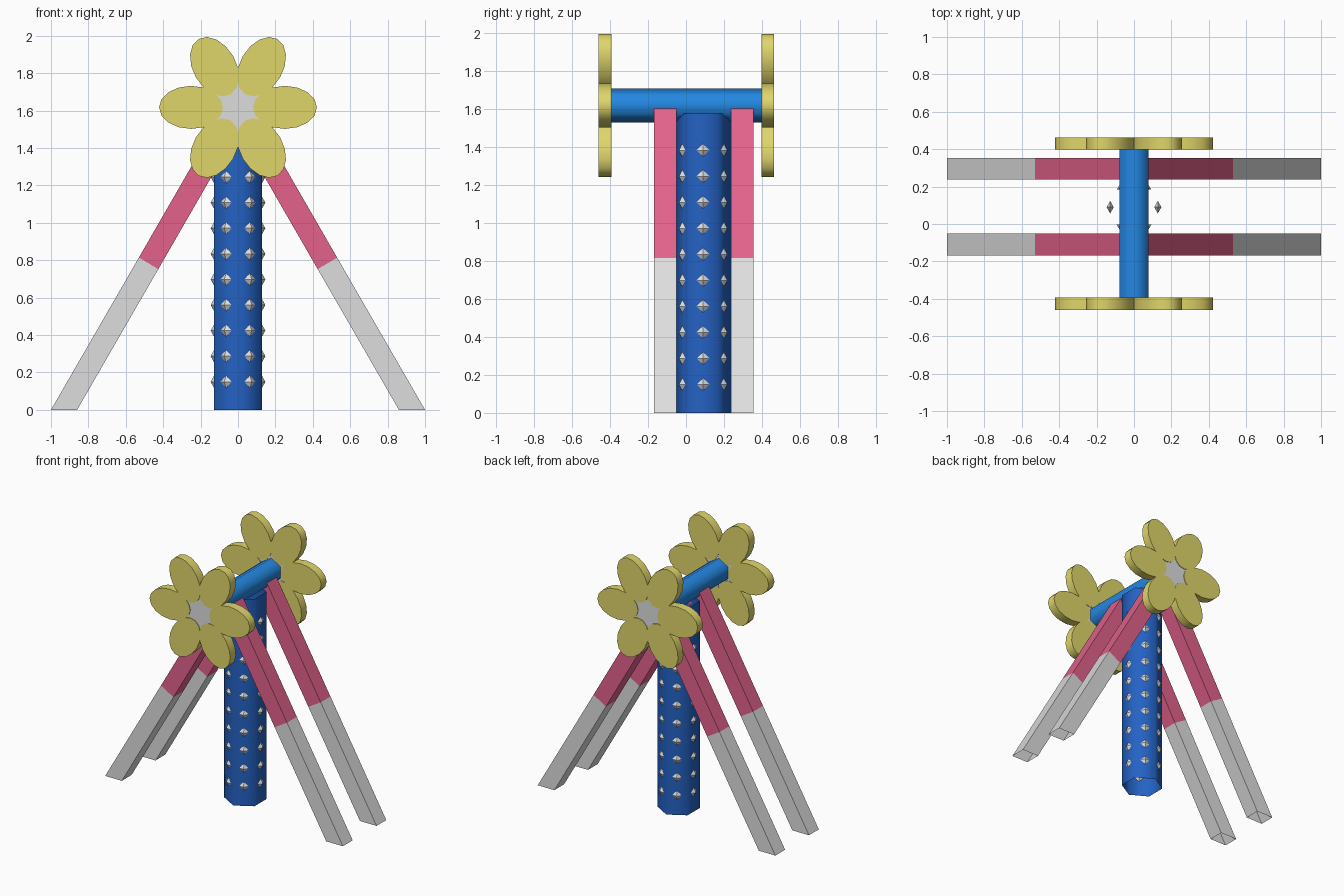
import bpy
import math
from mathutils import Vector

if "Cube" in bpy.data.objects:
    bpy.data.objects.remove(bpy.data.objects["Cube"])


def material(name, rgb):
    def lin(c):
        c /= 255
        return c / 12.92 if c <= 0.04045 else ((c + 0.055) / 1.055) ** 2.4
    m = bpy.data.materials.new(name)
    m.diffuse_color = (*[lin(c) for c in rgb], 1)
    m.use_nodes = True
    m.node_tree.nodes["Principled BSDF"].inputs["Base Color"].default_value = m.diffuse_color
    return m


GREY = material("light_grey", (222, 222, 222))
PINK = material("pink", (227, 98, 140))
YELLOW = material("yellow", (224, 214, 107))
SKY = material("bright_blue", (36, 135, 225))
BLUE = material("deep_blue", (36, 98, 196))


def make_object(name, verts, faces, mat, smooth=False):
    me = bpy.data.meshes.new(name)
    me.from_pydata([tuple(v) for v in verts], [], faces)
    me.materials.append(mat)
    for p in me.polygons:
        p.use_smooth = smooth
    ob = bpy.data.objects.new(name, me)
    bpy.context.collection.objects.link(ob)
    return ob


def prism(profile, lo, hi, axis, caps=True, skip=()):
    """Sweep a counter-clockwise 2D profile along z, or along y for (x, z) profiles."""
    n = len(profile)
    if axis == 'z':
        verts = [(u, v, h) for h in (lo, hi) for u, v in profile]
    else:
        verts = [(u, h, v) for h in (hi, lo) for u, v in profile]
    faces = [(i, (i + 1) % n, n + (i + 1) % n, n + i) for i in range(n) if i not in skip]
    if caps:
        faces += [tuple(reversed(range(n))), tuple(range(n, 2 * n))]
    return verts, faces


def ring(n, r, cx=0, cy=0, start=0.0):
    return [(cx + r * math.cos(start + math.tau * i / n),
             cy + r * math.sin(start + math.tau * i / n)) for i in range(n)]


def join(parts):
    verts, faces = [], []
    for v, f in parts:
        o = len(verts)
        verts += v
        faces += [tuple(i + o for i in face) for face in f]
    return verts, faces


# Hollow hexagonal post
PY = 0.09
R = 0.147
v, f = prism(ring(6, R, 0, PY, math.pi / 2), 0, 1.575, 'z', caps=False)
make_object("post", v, f, BLUE, True)

# Rows of diamond studs on each post side
studs = []
for side in range(6):
    a = math.tau * side / 6
    n = Vector((math.cos(a), math.sin(a), 0))
    t = Vector((-n.y, n.x, 0))
    for row in range(10):
        c = n * (R * math.cos(math.pi / 6)) + Vector((0, PY, 0.15 + row * 0.1368))
        up = Vector((0, 0, 0.034))
        rim = [c + t * 0.034, c + up, c - t * 0.034, c - up]
        verts = rim + [c + n * 0.019, c - n * 0.019]
        faces = [(i, (i + 1) % 4, 4) for i in range(4)]
        faces += [((i + 1) % 4, i, 5) for i in range(4)]
        studs.append((verts, faces))
make_object("post_studs", *join(studs), GREY)

# Hexagonal axle
CZ = 1.617
v, f = prism(ring(6, 0.089, 0, CZ, math.pi / 2), -0.41, 0.41, 'y')
axle = make_object("axle", v, f, SKY, True)
for p in axle.data.polygons:
    p.use_smooth = len(p.vertices) == 4

# Slanted legs: grey lower half open at the foot, pink upper half
lower = [(-1, 0), (-0.86, 0), (-0.426, 0.752), (-0.53, 0.814)]
upper = [(-0.53, 0.814), (-0.426, 0.752), (0.028, 1.54), (-0.076, 1.602)]
for depth, y0, y1 in (("front", -0.168, -0.05), ("back", 0.237, 0.354)):
    for side, s in (("left", 1), ("right", -1)):
        for part, prof, mat, skip in (("lower", lower, GREY, (0,)), ("upper", upper, PINK, ())):
            pts = prof if s == 1 else [(-x, z) for x, z in prof]
            if s == -1:
                pts = [pts[1], pts[0], pts[3], pts[2]]
            v, f = prism(pts, y0, y1, 'y', skip=skip)
            make_object(f"{depth}_{side}_leg_{part}", v, f, mat)

# Flowers: six elliptical petals round a grey core
for name, y0, y1 in (("front", -0.46, -0.392), ("back", 0.397, 0.462)):
    petals = []
    for k in range(6):
        a = math.tau * k / 6
        pts = []
        for x, z in ring(16, 1):
            px, pz = 0.251 + 0.171 * x, 0.115 * z
            pts.append((px * math.cos(a) - pz * math.sin(a),
                        CZ + px * math.sin(a) + pz * math.cos(a)))
        petals.append(prism(pts, y0, y1, 'y'))
    ob = make_object(name + "_flower_petals", *join(petals), YELLOW)
    bpy.ops.object.select_all(action='DESELECT')
    ob.select_set(True)
    bpy.context.view_layer.objects.active = ob
    bpy.ops.object.shade_smooth_by_angle(angle=math.radians(40))
    v, f = prism(ring(6, 0.17, 0, CZ, math.pi / 2), y0 + 0.004, y1 - 0.004, 'y')
    make_object(name + "_flower_core", v, f, GREY)
